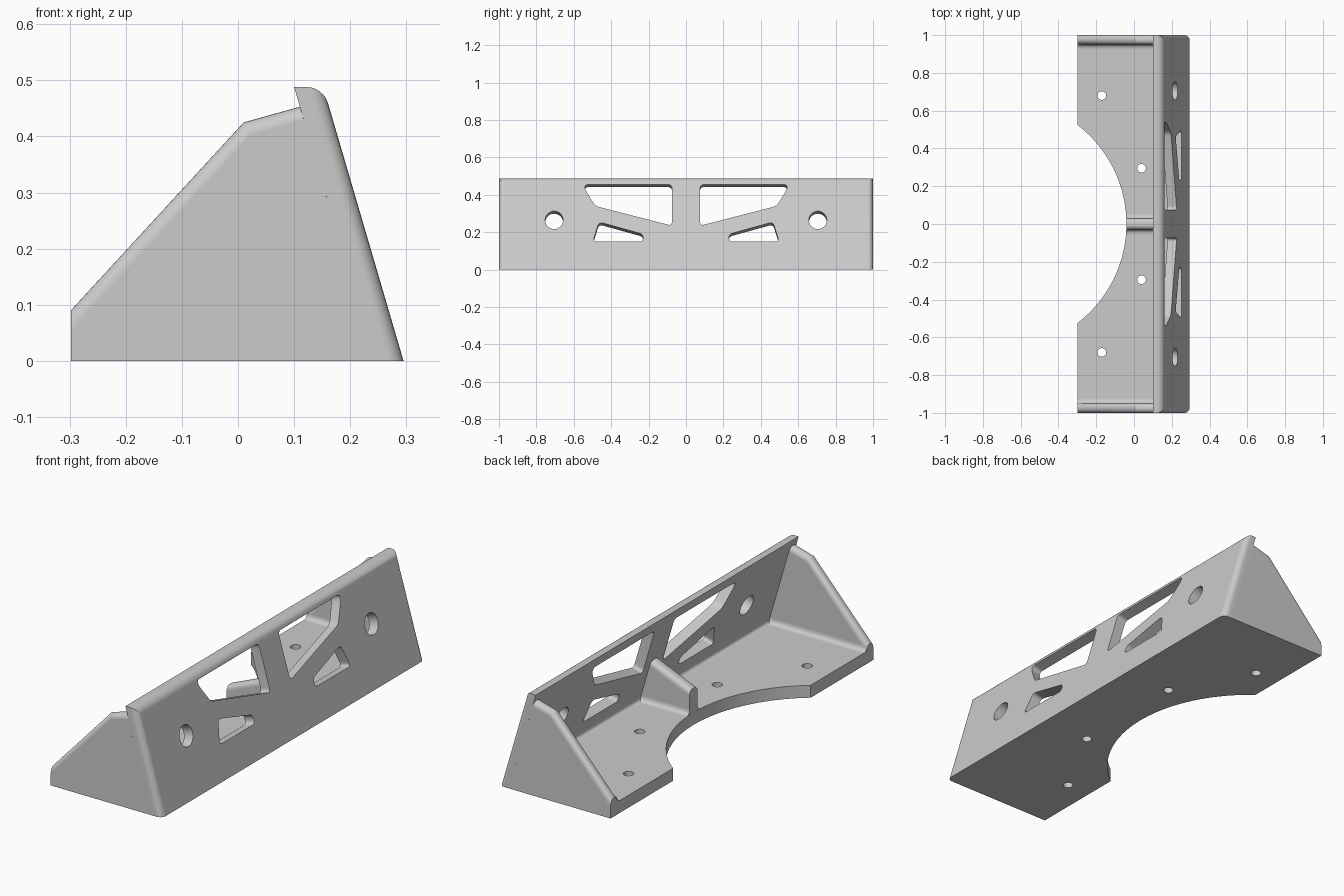
import bpy, bmesh, math
from mathutils import Vector

cube = bpy.data.objects.get("Cube")
if cube:
    bpy.data.objects.remove(cube, do_unlink=True)

metal = bpy.data.materials.new("plain_grey")
metal.use_nodes = True
GREY = (0.6, 0.6, 0.6, 1)
metal.diffuse_color = GREY
metal.node_tree.nodes["Principled BSDF"].inputs["Base Color"].default_value = GREY

SLOPE = 0.293                    # lean of the wall
OUTER, INNER = 0.295, 0.243      # wall faces where they meet the floor
HEIGHT, BASE = 0.488, 0.06
FRONT = -0.298
RIB = 0.05


def wall_x(z, foot):
    return foot - SLOPE * z


# Placement of a 2D point and a depth
def along_x(a, b, t):
    return Vector((t, a, b))


def along_y(a, b, t):
    return Vector((a, t, b))


def along_z(a, b, t):
    return Vector((a, b, t))


def in_wall(a, b, t):
    return Vector((wall_x(b, OUTER) - t, a, b))


def slab(name, outline, place, layers, holes=(), drift=0.0):
    """Stack an outline through (depth, inset) layers, with holes through it.
    Outline points are (a, b, inset direction a, inset direction b)."""
    bm = bmesh.new()
    stacks = [[[bm.verts.new(place(a + da * i, b + db * i, t))
                for a, b, da, db in outline] for t, i in layers]]
    ends = (layers[0][0], layers[-1][0])
    for hole in holes:
        stacks.append([[bm.verts.new(place(a, b + drift * t, t)) for a, b in hole]
                       for t in ends])
    for rings in stacks:
        for low, high in zip(rings, rings[1:]):
            for i in range(len(low)):
                quad = (low[i - 1], low[i], high[i], high[i - 1])
                bm.faces.new(quad).smooth = True
    axis = place(0, 0, 1) - place(0, 0, 0)
    for end in (0, -1):
        rim = [bm.edges.get((r[end][i - 1], r[end][i]))
               for r in stacks for i in range(len(r[end]))]
        bmesh.ops.triangle_fill(bm, use_beauty=False, use_dissolve=False,
                                edges=rim, normal=axis)
    bmesh.ops.recalc_face_normals(bm, faces=bm.faces[:])
    for edge in bm.edges:
        edge.smooth = edge.calc_face_angle(0) < math.radians(28)
    mesh = bpy.data.meshes.new(name)
    bm.to_mesh(mesh)
    bm.free()
    mesh.materials.append(metal)
    obj = bpy.data.objects.new(name, mesh)
    bpy.context.collection.objects.link(obj)


def fixed(points):
    return [(a, b, 0, 0) for a, b in points]


def circle(a, b, r, n):
    return [(a + r * math.cos(math.tau * i / n), b + r * math.sin(math.tau * i / n))
            for i in range(n)]


def bend(start, corner, end, n=6):
    """Smooth curve from start to end, pulled towards the corner."""
    p, c, q = Vector(start), Vector(corner), Vector(end)
    steps = [k / n for k in range(n + 1)]
    return [tuple(p * (1 - u) ** 2 + c * 2 * u * (1 - u) + q * u * u) for u in steps]


def rounded(points, radius):
    result = []
    for i, point in enumerate(points):
        corner = Vector(point)
        sides = [Vector(points[i - 1]) - corner,
                 Vector(points[(i + 1) % len(points)]) - corner]
        near = [corner + s.normalized() * min(radius, s.length * 0.45) for s in sides]
        result += bend(near[0], corner, near[1])
    return result


def round_over(radius):
    """Depth and inset pairs of a quarter round."""
    angles = [k * math.pi / 12 for k in range(7)]
    return [(radius * (1 - math.cos(a)), radius * (1 - math.sin(a))) for a in angles]


# Base plate with a curved front and screw holes
RADIUS, CENTRE = 0.66, -0.70
sweep = math.acos((FRONT - CENTRE) / RADIUS)
edge_y = 1 - RIB
base = [(FRONT, -edge_y), (INNER, -edge_y), (INNER, edge_y), (FRONT, edge_y)]
for k in range(49):
    angle = sweep * (1 - k / 24)
    base.append((CENTRE + RADIUS * math.cos(angle), RADIUS * math.sin(angle)))
screws = [circle(x, s * y, 0.023, 24)
          for s in (-1, 1) for x, y in ((-0.17, 0.68), (0.04, 0.295))]
slab("base_plate", fixed(base), along_z, [(0, 0), (BASE, 0)], screws)

# Leaning wall with windows and round holes
BIG = [(0.075, 0.455), (0.54, 0.455), (0.54, 0.43), (0.485, 0.34), (0.075, 0.235)]
SMALL = [(0.23, 0.15), (0.498, 0.15), (0.465, 0.255), (0.23, 0.19)]
openings = []
for s in (-1, 1):
    for window in (BIG, SMALL):
        openings.append(rounded([(s * y, z) for y, z in window], 0.022))
    openings.append(circle(s * 0.705, 0.265, 0.048, 32))
wall = [(-1, 0, 1, 0), (1, 0, -1, 0), (1, HEIGHT, -1, -1), (-1, HEIGHT, 1, -1)]
slab("leaning_wall", wall, in_wall, round_over(0.028) + [(OUTER - INNER, 0)],
     openings, -SLOPE / (1 + SLOPE ** 2))


# Ribs with rounded top edges
def rib(name, outline, y, thickness):
    half = thickness / 2
    arc = round_over(0.023)
    layers = [(y - half + t, i) for t, i in arc]
    layers += [(y + half - t, i) for t, i in reversed(arc)]
    slab(name, outline, along_y, layers)


end_outline = [(FRONT, 0, 0, 0), (INNER, 0, 0, 0),
               (wall_x(0.453, INNER), 0.453, 0.281, -0.96),
               (0.01, 0.425, 0.545, -0.885), (FRONT, 0.09, 0, -1.47)]
MID_FRONT, MID_HALF = CENTRE + RADIUS, 0.03
mid_outline = [(MID_FRONT, BASE, 0, 0), (wall_x(BASE, INNER), BASE, 0, 0),
               (wall_x(0.264, INNER), 0.264, 0.283, -0.966),
               (MID_FRONT, 0.178, 0, -1.084)]
rib("middle_rib", mid_outline, 0, 2 * MID_HALF)

# Fillets along the inner corners
FILLET = 0.025


def rib_fillet(name, y, side, start):
    corner = (y, BASE)
    arc = bend((y, BASE + FILLET), corner, (y + side * FILLET, BASE))
    slab(name, fixed(arc + [corner]), along_x, [(start, 0), (INNER - 0.01, 0)])


for s, side in ((-1, "right"), (1, "left")):
    rib(side + "_end_rib", end_outline, s * (1 - RIB / 2), RIB)
    rib_fillet(side + "_end_fillet", s * edge_y, -s, FRONT)
    rib_fillet(side + "_middle_fillet", s * MID_HALF, s, MID_FRONT)

foot = (wall_x(BASE, INNER), BASE)
rise = BASE + FILLET
curve = bend((foot[0] - FILLET, BASE), foot, (wall_x(rise, INNER), rise))
slab("wall_fillet", fixed(curve + [foot]), along_y, [(-edge_y, 0), (edge_y, 0)])
